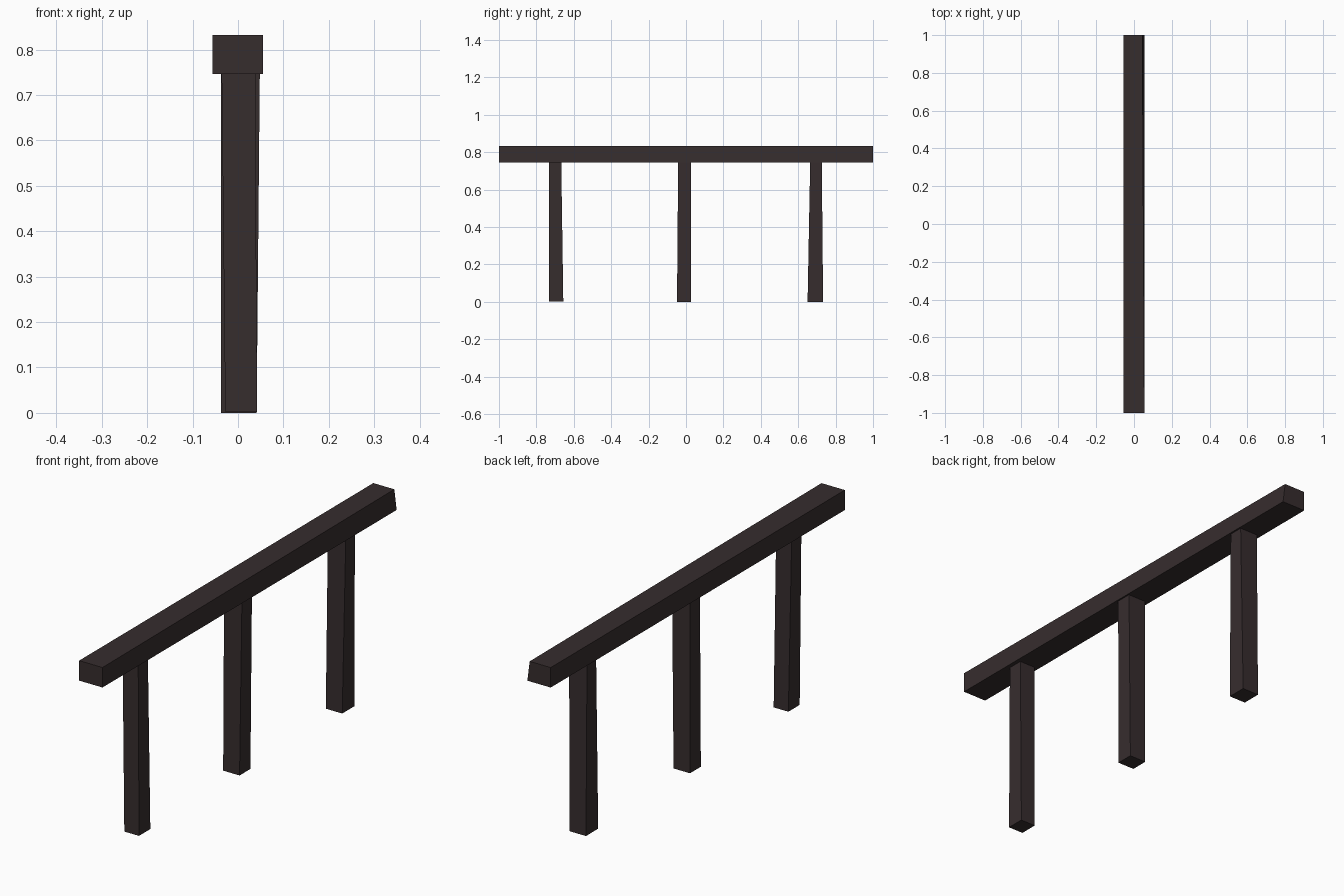
import bpy, bmesh

if "Cube" in bpy.data.objects:
    bpy.data.objects.remove(bpy.data.objects["Cube"])

wood = bpy.data.materials.new("dark brown wood")
wood.diffuse_color = (0.037, 0.026, 0.027, 1)
wood.use_nodes = True
wood.node_tree.nodes["Principled BSDF"].inputs["Base Color"].default_value = wood.diffuse_color


def beam(name, end_a, end_b):
    """Hexahedron between two matching four-corner ends."""
    bm = bmesh.new()
    a = [bm.verts.new(p) for p in end_a]
    b = [bm.verts.new(p) for p in end_b]
    bm.faces.new(a)
    bm.faces.new(b)
    for i in range(4):
        j = (i + 1) % 4
        bm.faces.new((a[i], a[j], b[j], b[i]))
    bmesh.ops.recalc_face_normals(bm, faces=bm.faces)
    mesh = bpy.data.meshes.new(name)
    bm.to_mesh(mesh)
    bm.free()
    mesh.materials.append(wood)
    ob = bpy.data.objects.new(name, mesh)
    bpy.context.collection.objects.link(ob)


def rect(x0, x1, y0, y1, z):
    return [(x0, y0, z), (x1, y0, z), (x1, y1, z), (x0, y1, z)]


# Top rail, its back end slightly narrowed at the upper right
beam("top_rail",
     [(-.056, -1, .746), (.055, -1, .746), (.055, -1, .832), (-.056, -1, .832)],
     [(-.056, 1, .746), (.055, 1, .746), (.044, 1, .832), (-.056, 1, .832)])

# Hand-cut posts: bottom and top (x0, x1, y0, y1)
posts = {
    "front_post": ((-.028, .042, -.733, -.656), (-.036, .038, -.733, -.667)),
    "middle_post": ((-.037, .041, -.048, .026), (-.037, .048, -.042, .026)),
    "back_post": ((-.037, .041, .650, .733), (-.037, .048, .664, .726)),
}
for name, (low, high) in posts.items():
    beam(name, rect(*low, 0.002 if name == "front_post" else 0), rect(*high, .746))
